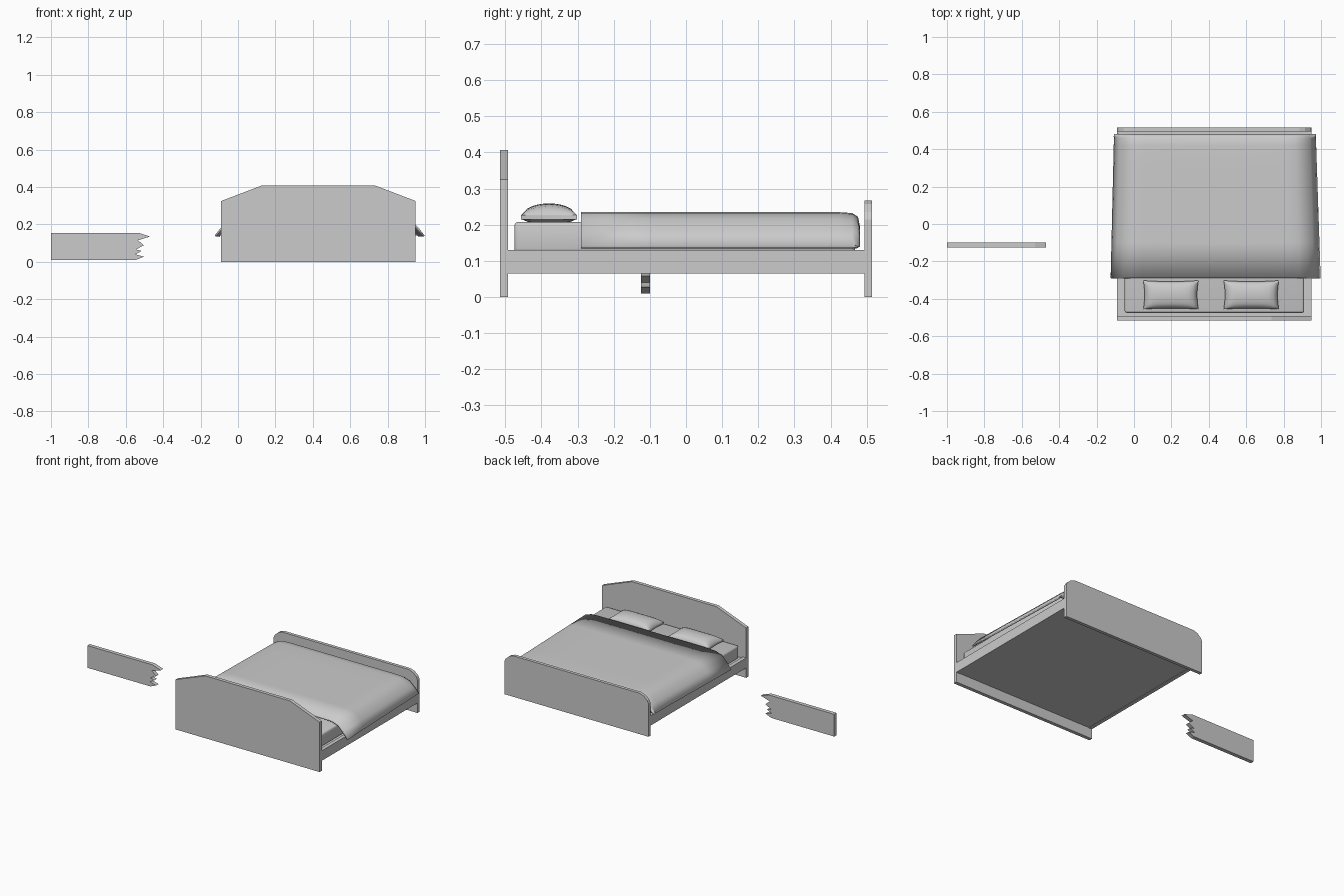
import bpy
import bmesh
from math import radians
from mathutils import Vector

cube = bpy.data.objects.get("Cube")
if cube:
    bpy.data.objects.remove(cube, do_unlink=True)

grey = bpy.data.materials.new("plain_grey")
grey.use_nodes = True
COLOUR = (0.6, 0.6, 0.6, 1)
grey.diffuse_color = COLOUR
grey.node_tree.nodes["Principled BSDF"].inputs["Base Color"].default_value = COLOUR

LEFT, RIGHT = -0.09, 0.95
MID = (LEFT + RIGHT) / 2


def finish(name, bm, smooth=None):
    bmesh.ops.recalc_face_normals(bm, faces=bm.faces)
    mesh = bpy.data.meshes.new(name)
    bm.to_mesh(mesh)
    bm.free()
    mesh.materials.append(grey)
    ob = bpy.data.objects.new(name, mesh)
    bpy.context.collection.objects.link(ob)
    if smooth:
        bpy.ops.object.select_all(action='DESELECT')
        ob.select_set(True)
        bpy.context.view_layer.objects.active = ob
        bpy.ops.object.shade_smooth_by_angle(angle=radians(smooth))
    return ob


def board(name, outline, y0, y1):
    """Extrude an x-z outline from y0 to y1."""
    bm = bmesh.new()
    face = bm.faces.new([bm.verts.new((x, y0, z)) for x, z in outline])
    out = bmesh.ops.extrude_face_region(bm, geom=[face])
    moved = [v for v in out["geom"] if isinstance(v, bmesh.types.BMVert)]
    bmesh.ops.translate(bm, verts=moved, vec=(0, y1 - y0, 0))
    return finish(name, bm)


def box(name, lo, hi, bevel=0):
    lo, hi = Vector(lo), Vector(hi)
    bm = bmesh.new()
    bmesh.ops.create_cube(bm, size=1)
    for v in bm.verts:
        v.co = (lo + hi) / 2 + v.co * (hi - lo)
    if bevel:
        bmesh.ops.bevel(bm, geom=bm.edges[:], offset=bevel, segments=3,
                        profile=0.5, affect='EDGES')
    return finish(name, bm, 60 if bevel else None)


def mirrored(half):
    """Complete a right-hand outline by reflecting it about the bed centre."""
    return half + [(2 * MID - x, z) for x, z in reversed(half)]


# Headboard, footboard and frame
board("headboard", mirrored([(RIGHT, 0), (RIGHT, 0.325), (0.735, 0.407)]), -0.515, -0.492)
board("footboard", mirrored([(RIGHT, 0), (RIGHT, 0.215), (0.94, 0.235),
                             (0.915, 0.257), (0.885, 0.267)]), 0.494, 0.515)
for name, x in (("right_rail", LEFT), ("left_rail", RIGHT - 0.025)):
    box(name, (x, -0.492, 0.065), (x + 0.025, 0.494, 0.13))
box("bed_base", (LEFT + 0.025, -0.492, 0.067), (RIGHT - 0.025, 0.494, 0.122))
box("mattress", (-0.05, -0.475, 0.122), (0.91, 0.468, 0.208), 0.012)


# Blanket: a draped section carried along the bed, turning down at the foot
HEM = 0.14
section = [(0.0, 1.0), (0.35, 1.0), (0.70, 1.0), (0.80, 0.97), (0.88, 0.8), (0.94, 0.45), (1.0, 0.0)]
section = [(-u, h) for u, h in reversed(section[1:])] + section
rows = [(-0.29, 1), (-0.1, 1), (0.1, 1), (0.3, 1), (0.42, 1), (0.46, 0.97),
        (0.476, 0.86), (0.481, 0.6), (0.475, 0.05)]
bm = bmesh.new()
grid = []
for y, lift in rows:
    t = (y + 0.29) / 0.77
    xl, xr = -0.125 + 0.018 * t, 0.998 - 0.026 * t
    grid.append([bm.verts.new(((xl + xr) / 2 + u * (xr - xl) / 2, y, HEM + 0.095 * h * lift))
                 for u, h in section])
for a, b in zip(grid, grid[1:]):
    for i in range(len(section) - 1):
        bm.faces.new((a[i], a[i + 1], b[i + 1], b[i]))
blanket = finish("blanket", bm, 60)
solid = blanket.modifiers.new("thickness", 'SOLIDIFY')
solid.thickness = 0.01
solid.offset = -1 if blanket.data.polygons[len(section) // 2].normal.z > 0 else 1


# Pillows: domed cushions with corners pulled out and sides drawn in
def pillow(name, cx):
    n = 12
    bm = bmesh.new()
    bmesh.ops.create_cube(bm, size=2)
    bmesh.ops.subdivide_edges(bm, edges=bm.edges[:], cuts=n - 1, use_grid_fill=True)
    for v in bm.verts:
        u, w, h = v.co
        dome = ((1 - u ** 4) * (1 - w * w)) ** 0.5
        v.co = (cx + 0.148 * u * (1 - 0.05 * (1 - w * w)),
                -0.379 + 0.077 * w * (1 - 0.07 * (1 - u * u)),
                0.221 + h * (0.006 + (0.032 if h > 0 else 0.012) * dome))
    finish(name, bm, 60)


pillow("right_pillow", 0.197)
pillow("left_pillow", 0.627)

# Loose plank with a splintered end
board("broken_plank", [(-1, 0.01), (-1, 0.155), (-0.53, 0.155), (-0.47, 0.135),
                       (-0.535, 0.115), (-0.503, 0.088), (-0.545, 0.066),
                       (-0.515, 0.058), (-0.548, 0.04), (-0.503, 0.027),
                       (-0.545, 0.01)], -0.125, -0.1)
